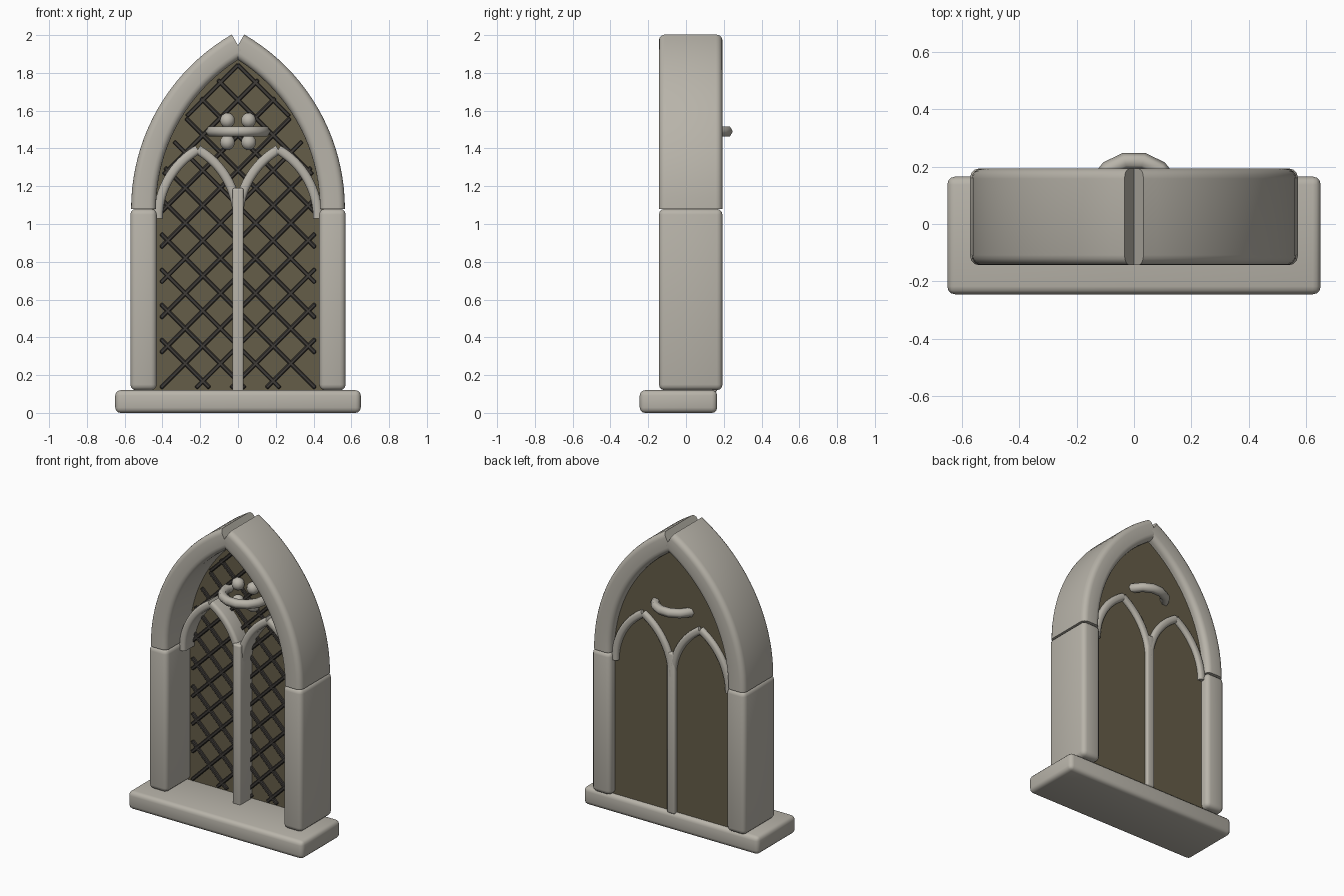
import bpy, bmesh, math
from mathutils import Matrix, Vector

if "Cube" in bpy.data.objects:
    bpy.data.objects.remove(bpy.data.objects["Cube"])

SPRING, TOP = 1.08, 0.12     # main arch springing height, sill top


def material(name, rgb):
    m = bpy.data.materials.new(name)
    m.diffuse_color = (*rgb, 1)
    m.use_nodes = True
    m.node_tree.nodes["Principled BSDF"].inputs["Base Color"].default_value = m.diffuse_color
    return m


STONE = material("stone", (0.48, 0.455, 0.40))
GLASS = material("glass", (0.13, 0.11, 0.065))
LEAD = material("lead", (0.05, 0.045, 0.04))


def finish(bm, name, mat, angle=40):
    bmesh.ops.recalc_face_normals(bm, faces=bm.faces)
    me = bpy.data.meshes.new(name)
    bm.to_mesh(me)
    bm.free()
    me.materials.append(mat)
    ob = bpy.data.objects.new(name, me)
    bpy.context.collection.objects.link(ob)
    bpy.ops.object.select_all(action='DESELECT')
    ob.select_set(True)
    bpy.context.view_layer.objects.active = ob
    bpy.ops.object.shade_smooth_by_angle(angle=math.radians(angle))
    return ob


def block(name, lo, hi, bevel):
    """Rounded stone block between two corners."""
    lo, hi = Vector(lo), Vector(hi)
    bm = bmesh.new()
    bmesh.ops.create_cube(bm, size=1, matrix=Matrix.Translation((lo + hi) / 2)
                          @ Matrix.Diagonal((*(hi - lo), 1)))
    bmesh.ops.bevel(bm, geom=bm.edges[:], offset=bevel, segments=3,
                    profile=0.5, affect='EDGES')
    return finish(bm, name, STONE)


def rounded_rect(w, d, r, n=4):
    pts = []
    for k, (sx, sy) in enumerate([(1, 1), (-1, 1), (-1, -1), (1, -1)]):
        for i in range(n + 1):
            a = math.radians(90 * (k + i / n))
            pts.append((sx * (w / 2 - r) + r * math.cos(a),
                        sy * (d / 2 - r) + r * math.sin(a)))
    return pts


def half_arch(name, cx, side, half, spring, width, y0, y1, r, steps=16):
    """One side of an equilateral pointed arch, ends cut square to the curve."""
    prof = rounded_rect(width, y1 - y0, r)
    bm = bmesh.new()
    rings = []
    for i in range(steps + 1):
        a = math.radians(60 * i / steps)
        rings.append([bm.verts.new((
            cx + side * ((2 * half + u) * math.cos(a) - half),
            (y0 + y1) / 2 + v,
            spring + (2 * half + u) * math.sin(a))) for u, v in prof])
    n = len(prof)
    for A, B in zip(rings, rings[1:]):
        for j in range(n):
            bm.faces.new((A[j], A[(j + 1) % n], B[(j + 1) % n], B[j]))
    bm.faces.new(rings[0])
    bm.faces.new(rings[-1])
    return finish(bm, name, STONE)


# Sill, mullion, jambs
block("sill", (-0.65, -0.245, 0), (0.65, 0.165, TOP), 0.028)
block("mullion", (-0.03, -0.02, TOP - 0.01), (0.03, 0.165, 1.19), 0.012)
for s, tag in ((-1, "left"), (1, "right")):
    x = sorted((s * 0.43, s * 0.57))
    block(f"jamb_{tag}", (x[0], -0.143, TOP), (x[1], 0.193, SPRING), 0.03)
    # Main arch and the two lancet arches
    half_arch(f"arch_{tag}", 0, s, 0.5, SPRING, 0.132, -0.143, 0.193, 0.035, 20)
    for t, side in ((-1, "left"), (1, "right")):
        half_arch(f"lancet_{tag}_{side}", s * 0.213, t, 0.21, 1.03,
                  0.05, 0.0, 0.165, 0.02)

# Glass pane with pointed top, tucked into the frame
bm = bmesh.new()
R = 0.96
a_end = math.acos(0.5 / R)
right = [(R * math.cos(a_end * i / 16) - 0.5, SPRING + R * math.sin(a_end * i / 16))
         for i in range(17)]
outline = [(0.46, TOP)] + right + [(-x, z) for x, z in right[-2::-1]] + [(-0.46, TOP)]
face = bm.faces.new([bm.verts.new((x, 0.105, z)) for x, z in outline])
ext = bmesh.ops.extrude_face_region(bm, geom=[face])
bmesh.ops.translate(bm, vec=(0, 0.035, 0),
                    verts=[g for g in ext["geom"] if isinstance(g, bmesh.types.BMVert)])
finish(bm, "glass_pane", GLASS, 30)


def inside(x, z):
    if z < TOP + 0.01 or abs(x) > 0.41:
        return False
    return z < SPRING or math.hypot(abs(x) + 0.5, z - SPRING) < 0.915


# Diagonal lead lattice, clipped to the opening
bm = bmesh.new()
for k in range(-3, 11):
    c = 0.54 + 0.186 * k
    for s in (-1, 1):
        xs = [i / 400 for i in range(-170, 171) if inside(i / 400, c + s * i / 400)]
        if len(xs) < 8:
            continue
        x0, x1 = xs[0], xs[-1]
        mid = Vector(((x0 + x1) / 2, 0.1, c + s * (x0 + x1) / 2))
        bar = bmesh.ops.create_cube(
            bm, size=1, matrix=Matrix.Translation(mid)
            @ Matrix.Rotation(-s * math.pi / 4, 4, 'Y')
            @ Matrix.Diagonal(((x1 - x0) * math.sqrt(2), 0.024, 0.022, 1)))
        edges = {e for v in bar["verts"] for e in v.link_edges}
        bmesh.ops.bevel(bm, geom=list(edges), offset=0.005, segments=1,
                        affect='EDGES')
finish(bm, "lead_lattice", LEAD, 30)

# Horizontal tracery ring with four foils
bpy.ops.mesh.primitive_torus_add(location=(0, 0.08, 1.49), major_radius=0.142,
                                 minor_radius=0.03, major_segments=14, minor_segments=6)
ring = bpy.context.object
ring.name = "tracery_ring"
ring.data.materials.append(STONE)
bpy.ops.object.shade_smooth_by_angle(angle=math.radians(62))
bm = bmesh.new()
for sx in (-1, 1):
    for sz in (-1, 1):
        bmesh.ops.create_uvsphere(
            bm, u_segments=10, v_segments=8, radius=0.041,
            matrix=Matrix.Translation((sx * 0.056, 0.08, 1.49 + sz * 0.058)))
finish(bm, "tracery_foils", STONE, 60)
